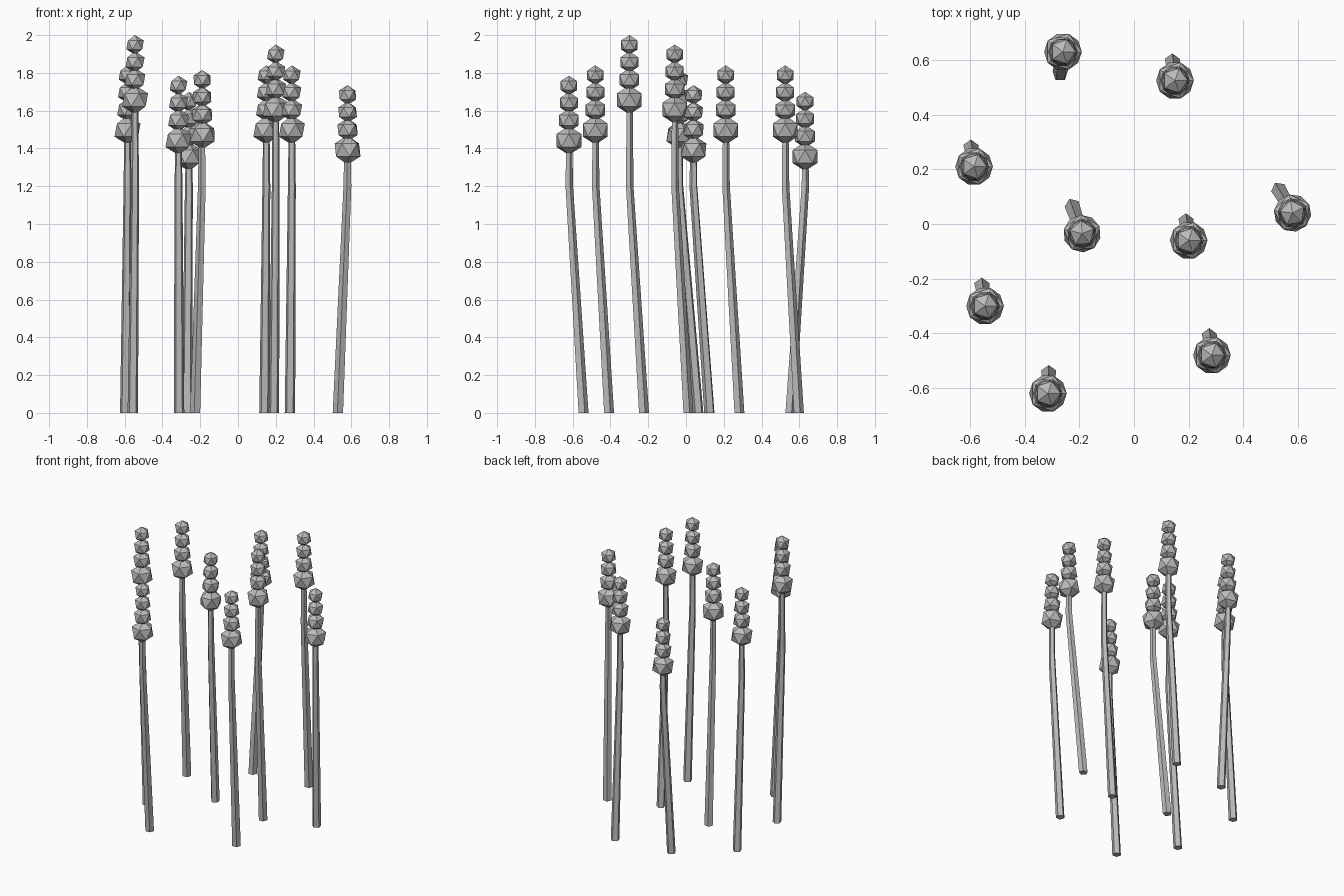
import bpy, bmesh, math
from mathutils import Matrix, Vector

cube = bpy.data.objects.get("Cube")
if cube:
    bpy.data.objects.remove(cube, do_unlink=True)

grey = bpy.data.materials.new("plain_grey")
grey.use_nodes = True
colour = (0.5, 0.5, 0.5, 1)
grey.diffuse_color = colour
grey.node_tree.nodes["Principled BSDF"].inputs["Base Color"].default_value = colour

SIDES = 5
BEND_Z = 1.2
# Beads of a seed head: distance below the tip, radius
BEADS = [(0.052, 0.052), (0.143, 0.056), (0.236, 0.061), (0.343, 0.077)]


def finish(bm, name):
    bmesh.ops.recalc_face_normals(bm, faces=bm.faces)
    mesh = bpy.data.meshes.new(name)
    bm.to_mesh(mesh)
    bm.free()
    mesh.materials.append(grey)
    obj = bpy.data.objects.new(name, mesh)
    bpy.context.collection.objects.link(obj)


def make_stem(name, base, head, tip, spin):
    # Five-sided tapering stem, leaning below and upright above the bend
    bm = bmesh.new()
    levels = [(base, 0, 0.029), (head, BEND_Z, 0.022), (head, tip - 0.34, 0.018)]
    rings = []
    for (x, y), z, r in levels:
        ring = []
        for i in range(SIDES):
            a = math.pi / 2 + spin + math.tau * i / SIDES
            ring.append(bm.verts.new((x + r * math.cos(a), y + r * math.sin(a), z)))
        rings.append(ring)
    for low, high in zip(rings, rings[1:]):
        for i in range(SIDES):
            j = (i + 1) % SIDES
            bm.faces.new((low[i], low[j], high[j], high[i]))
    bm.faces.new(rings[0])
    bm.faces.new(rings[-1])
    finish(bm, name)


def make_seed_head(name, head, tip, spin):
    # Stack of faceted beads, largest at the bottom
    bm = bmesh.new()
    for drop, radius in BEADS:
        place = Matrix.Translation(Vector((*head, tip - drop)))
        bmesh.ops.create_icosphere(bm, subdivisions=1, radius=radius,
                                   matrix=place @ Matrix.Rotation(spin, 4, 'Z'))
    finish(bm, name)


# Each stalk: head position, base position, tip height, spin in degrees
STALKS = [
    ((-0.26, 0.63), (-0.27, 0.55), 1.70, 0),
    ((0.15, 0.525), (0.14, 0.595), 1.84, 0),
    ((-0.585, 0.21), (-0.597, 0.28), 1.84, 0),
    ((-0.19, -0.035), (-0.225, 0.065), 1.815, 22),
    ((0.20, -0.06), (0.19, 0.01), 1.95, 0),
    ((0.58, 0.04), (0.53, 0.125), 1.735, 28),
    ((-0.545, -0.30), (-0.557, -0.225), 2.0, 0),
    ((0.285, -0.48), (0.275, -0.41), 1.84, 0),
    ((-0.315, -0.62), (-0.312, -0.545), 1.785, 0),
]

for n, (head, base, tip, degrees) in enumerate(STALKS, 1):
    spin = math.radians(degrees)
    make_stem(f"stem_{n}", base, head, tip, spin)
    make_seed_head(f"seed_head_{n}", head, tip, spin)
